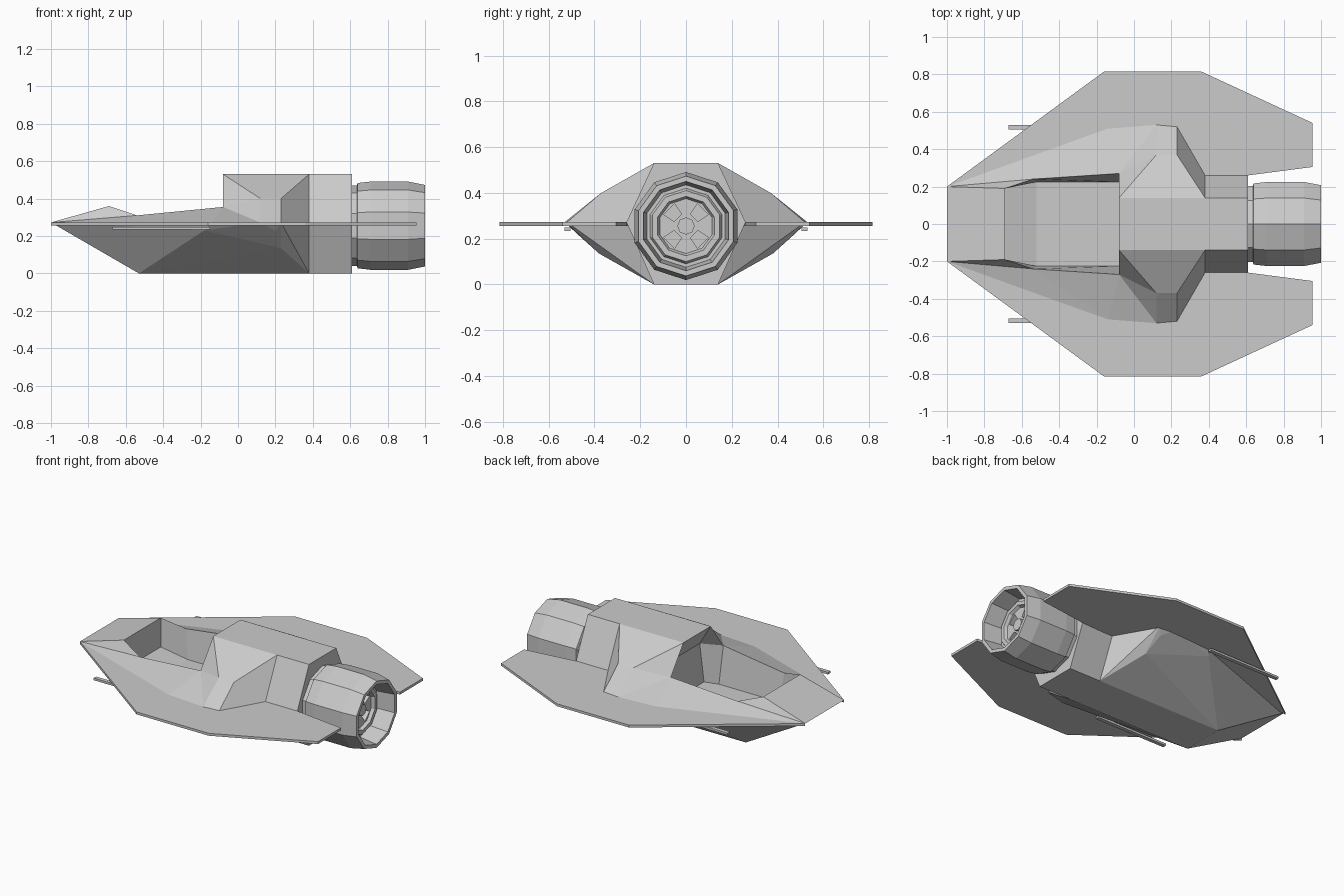
import bpy, bmesh
from math import sin, cos, pi, radians

cube = bpy.data.objects.get("Cube")
if cube:
    bpy.data.objects.remove(cube)

grey = bpy.data.materials.new("hull_grey")
grey.use_nodes = True
grey.diffuse_color = (0.6, 0.6, 0.6, 1)
grey.node_tree.nodes["Principled BSDF"].inputs["Base Color"].default_value = (0.6, 0.6, 0.6, 1)

AXIS_Z = 0.255


def finish(name, bm):
    bmesh.ops.remove_doubles(bm, verts=bm.verts, dist=0.0005)
    bmesh.ops.recalc_face_normals(bm, faces=bm.faces)
    mesh = bpy.data.meshes.new(name)
    bm.to_mesh(mesh)
    bm.free()
    mesh.materials.append(grey)
    obj = bpy.data.objects.new(name, mesh)
    bpy.context.collection.objects.link(obj)
    return obj


def flip(p):
    return (p[0], -p[1], p[2])


def add_face(bm, points):
    bm.faces.new([bm.verts.new(p) for p in points])


def prism(name, outline, offset):
    """Solid made from a flat outline and an offset vector."""
    bm = bmesh.new()
    top = [tuple(a + b for a, b in zip(p, offset)) for p in outline]
    add_face(bm, outline)
    add_face(bm, top)
    for i in range(len(outline)):
        j = (i + 1) % len(outline)
        add_face(bm, (outline[i], outline[j], top[j], top[i]))
    return finish(name, bm)


def lathe(name, profile, sides):
    """Closed solid turned around the engine axis."""
    bm = bmesh.new()
    rings = [[(x, r * sin(2 * pi * i / sides), AXIS_Z + r * cos(2 * pi * i / sides))
              for i in range(sides)] for x, r in profile]
    for a, b in zip(rings, rings[1:]):
        for i in range(sides):
            j = (i + 1) % sides
            add_face(bm, (a[i], a[j], b[j], b[i]))
    add_face(bm, rings[0])
    add_face(bm, rings[-1])
    return finish(name, bm)


# Hull: half of the control points, mirrored across y
EDGE = 0.272
P = dict(
    nose=(-1, .2, EDGE), rim_a=(-.69, .19, .36), rim_b=(-.54, .24, .31), rim_c=(-.08, .27, .355),
    top_a=(-.08, .14, .53), top_b=(.38, .14, .53), sh_a=(.12, .37, .4), sh_b=(.23, .37, .4),
    side_a=(-.14, .51, EDGE), side_b=(.12, .53, EDGE), side_c=(.23, .52, EDGE), tail=(.38, .26, EDGE),
    tub_a=(-.69, .19, .17), tub_b=(-.52, .225, .12), tub_c=(-.08, .225, .12),
    back_a=(.02, .17, .38), back_b=(.01, .2, .12))

side_faces = [
    "nose rim_a rim_b", "nose rim_b side_a", "rim_b rim_c side_a", "rim_c side_b side_a",
    "rim_c top_a sh_a", "rim_c sh_a side_b", "top_a top_b sh_b sh_a", "sh_a sh_b side_c side_b",
    "sh_b top_b tail side_c",
    # cockpit walls
    "rim_a rim_b tub_b tub_a", "rim_b rim_c tub_c tub_b", "rim_c top_a back_a",
    "rim_c back_a back_b tub_c"]
bridges = [
    "nose rim_a", "top_a top_b", "top_b tail",
    # cockpit front wall, floor and rear recess
    "rim_a tub_a", "tub_a tub_b", "tub_b tub_c", "tub_c back_b", "back_b back_a", "back_a top_a"]
keel = [(-.53, .14, 0), (.38, .14, 0), (.23, .38, .135), (.2, .48, .225), (-.18, .47, .23)]

bm = bmesh.new()
# lower hull
lower = keel + [P[n] for n in ("nose", "side_a", "side_b", "side_c", "tail")]
verts = [bm.verts.new(q) for p in lower for q in (p, flip(p))]
bmesh.ops.convex_hull(bm, input=verts)
bm.normal_update()
lid = [f for f in bm.faces if all(abs(v.co.z - EDGE) < 1e-4 for v in f.verts)]
bmesh.ops.delete(bm, geom=lid, context='FACES')
# upper hull and cockpit
for names in side_faces:
    pts = [P[n] for n in names.split()]
    add_face(bm, pts)
    add_face(bm, [flip(p) for p in pts])
for names in bridges:
    a, b = (P[n] for n in names.split())
    add_face(bm, (a, b, flip(b), flip(a)))
finish("hull", bm)

# Six-sided engine housing
housing = [(.14, .53), (.26, EDGE), (.14, 0), (-.14, 0), (-.26, EDGE), (-.14, .53)]
prism("engine_housing", [(.38, y, z) for y, z in housing], (.23, 0, 0))

# Wings and the thin guns under them
wing = [(-1, .2), (-.16, .815), (.36, .815), (.955, .54), (.955, .305), (.61, .26),
        (.38, .25), (-.1, .31), (-.5, .28), (-.7, .23)]
for side, s in (("left", 1), ("right", -1)):
    prism(side + "_wing", [(x, s * y, .256) for x, y in wing], (0, 0, .016))
    gun = [(-.67, .505), (-.67, .53), (-.15, .53), (-.15, .505)]
    prism(side + "_gun", [(x, s * y, .234) for x, y in gun], (0, 0, .014))

# Engine with a hollow nozzle
engine = lathe("engine", [(.6, .215), (.635, .215), (.64, .228), (.71, .236), (.91, .236), (1, .218),
                          (1, .195), (.88, .18), (.88, .165), (.9, .155), (.9, .13), (.88, .12)], 10)

# Four wedge vents cut in the nozzle plate
for i in range(4):
    mid = 45 + 90 * i
    corners = [(.055, -24), (.11, -18), (.11, 18), (.055, 24)]
    outline = [(.84, r * sin(radians(mid + a)), AXIS_Z + r * cos(radians(mid + a)))
               for r, a in corners]
    cutter = prism("vent_cutter", outline, (.1, 0, 0))
    cutter.hide_render = True
    cut = engine.modifiers.new("vent", 'BOOLEAN')
    cut.operation = 'DIFFERENCE'
    cut.object = cutter
    bpy.context.view_layer.objects.active = engine
    bpy.ops.object.modifier_apply(modifier=cut.name)
    bpy.data.objects.remove(cutter)

lathe("engine_hub", [(.87, .038), (.9, .038)], 8)
